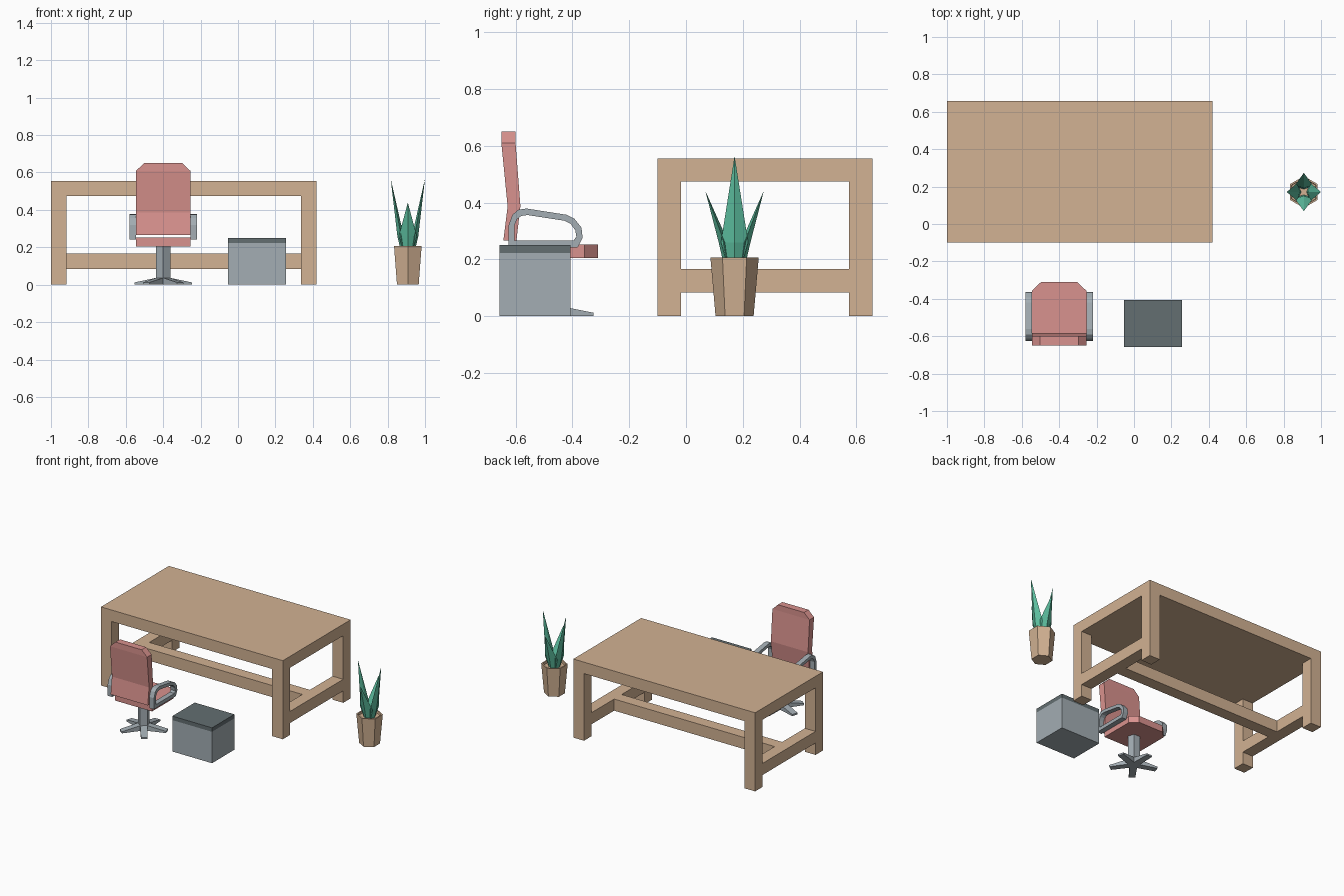
import bpy, bmesh, math
from mathutils import Vector, Matrix

if "Cube" in bpy.data.objects:
    bpy.data.objects.remove(bpy.data.objects["Cube"])


def material(name, rgb):
    m = bpy.data.materials.new(name)
    lin = [((c / 255 + 0.055) / 1.055) ** 2.4 for c in rgb]
    m.diffuse_color = (*lin, 1)
    m.use_nodes = True
    m.node_tree.nodes["Principled BSDF"].inputs["Base Color"].default_value = m.diffuse_color
    return m


WOOD = material("light wood", (210, 178, 147))
RED = material("salmon fabric", (217, 146, 142))
GREY = material("light grey metal", (163, 173, 179))
SLATE = material("dark slate", (99, 110, 113))
GREEN = material("leaf green", (95, 195, 163))


def finish(name, bm, mat):
    bmesh.ops.recalc_face_normals(bm, faces=bm.faces)
    me = bpy.data.meshes.new(name)
    bm.to_mesh(me)
    bm.free()
    me.materials.append(mat)
    ob = bpy.data.objects.new(name, me)
    bpy.context.collection.objects.link(ob)
    return ob


def loft(name, rings, mat):
    """Skin equal-length rings of points and cap both ends."""
    bm = bmesh.new()
    vs = [[bm.verts.new(p) for p in r] for r in rings]
    n = len(rings[0])
    for a, b in zip(vs, vs[1:]):
        for i in range(n):
            j = (i + 1) % n
            bm.faces.new((a[i], a[j], b[j], b[i]))
    bm.faces.new(vs[0])
    bm.faces.new(vs[-1])
    return finish(name, bm, mat)


def box(name, x0, x1, y0, y1, z0, z1, mat):
    ring = [(x0, y0), (x1, y0), (x1, y1), (x0, y1)]
    return loft(name, [[(x, y, z) for x, y in ring] for z in (z0, z1)], mat)


def polygon(cx, cy, z, r, n, start):
    return [(cx + r * math.cos(start + math.tau * i / n),
             cy + r * math.sin(start + math.tau * i / n), z) for i in range(n)]


# Table: thick top, four legs, H-shaped stretcher
TX0, TX1, TY0, TY1, LW = -1.0, 0.42, -0.1, 0.657, 0.083
box("table_top", TX0, TX1, TY0, TY1, 0.474, 0.555, WOOD)
for sx, x in (("left", TX0), ("right", TX1 - LW)):
    for sy, y in (("front", TY0), ("back", TY1 - LW)):
        box(f"table_{sy}_{sx}_leg", x, x + LW, y, y + LW, 0, 0.474, WOOD)
    box(f"table_{sx}_stretcher", x, x + LW, TY0 + LW, TY1 - LW, 0.084, 0.166, WOOD)
YM = (TY0 + TY1) / 2
box("table_long_stretcher", TX0 + LW, TX1 - LW, YM - 0.042, YM + 0.042, 0.084, 0.166, WOOD)

# Chair seat with chamfered front corners
CX, CY, HW = -0.4, -0.48, 0.145
seat = [(-HW, -0.595), (HW, -0.595), (HW, -0.357), (HW - 0.048, -0.31),
        (-HW + 0.048, -0.31), (-HW, -0.357)]
loft("chair_seat", [[(CX + x, y, z) for x, y in seat] for z in (0.205, 0.252)], RED)

# Chair backrest: bent panel with chamfered top; z, rear y, front y, half width
back = [(0.266, -0.643, -0.597, HW), (0.387, -0.628, -0.583, HW),
        (0.609, -0.65, -0.60, HW), (0.65, -0.65, -0.60, HW - 0.043)]
loft("chair_back", [[(CX - w, r, z), (CX + w, r, z), (CX + w, f, z), (CX - w, f, z)]
                    for z, r, f, w in back], RED)

# Armrests: closed flat-bar loops on both sides of the seat
outer = [(-.625, .241), (-.625, .319), (-.611, .357), (-.59, .375), (-.562, .379),
         (-.421, .357), (-.393, .343), (-.368, .312), (-.364, .276), (-.382, .241)]
inner = [(-.604, .266), (-.604, .319), (-.595, .341), (-.58, .353), (-.558, .356),
         (-.428, .336), (-.407, .326), (-.39, .303), (-.386, .28), (-.396, .266)]
for side, s in (("left", -1), ("right", 1)):
    bm = bmesh.new()
    xs = (CX + s * HW, CX + s * (HW + 0.036))
    secs = [[bm.verts.new((x, *p)) for x, p in
             ((xs[0], o), (xs[1], o), (xs[1], i), (xs[0], i))]
            for o, i in zip(outer, inner)]
    for k, a in enumerate(secs):
        b = secs[(k + 1) % len(secs)]
        for i in range(4):
            j = (i + 1) % 4
            bm.faces.new((a[i], a[j], b[j], b[i]))
    finish(f"chair_{side}_armrest", bm, GREY)

# Chair post and five-legged base
loft("chair_post", [polygon(CX, CY, z, 0.04, 5, -math.pi / 2) for z in (0, 0.205)], GREY)
for k in range(5):
    rings = [[(r, -w, 0), (r, w, 0), (r, w, h), (r, -w, h)]
             for r, w, h in ((0.03, 0.0235, 0.037), (0.155, 0.021, 0.012))]
    leg = loft(f"chair_foot_{k + 1}", rings, GREY)
    leg.data.transform(Matrix.Translation((CX, CY, 0))
                       @ Matrix.Rotation(math.radians(90 + 72 * k), 4, 'Z'))

# Cabinet with dark lid
box("cabinet_body", -0.053, 0.257, -0.657, -0.407, 0, 0.222, GREY)
box("cabinet_lid", -0.053, 0.257, -0.657, -0.407, 0.222, 0.25, SLATE)

# Six-sided plant pot with a sunken top
PX, PY = 0.908, 0.171
pot = [(0, 0.067), (0.206, 0.085), (0.206, 0.075), (0.19, 0.073)]
loft("plant_pot", [polygon(PX, PY, z, r, 6, math.pi / 2) for z, r in pot], WOOD)

# Four folded leaves: a tall pair along x, a shorter pair along y
for k in range(4):
    tip_r, tip_z = ((0.091, 0.56), (0.102, 0.437))[k % 2]
    rings = []
    # height, half width, inner / edge / outer radius
    for z, w, ri, re, ro in ((0.19, 0.028, 0.015, 0.025, 0.04),
                             (0.26, 0.048, 0.022, 0.036, 0.056),
                             (tip_z, 0.0006, tip_r - .001, tip_r - .0005, tip_r)):
        rings.append([(ri, 0, z), (re, -w, z), (ro, 0, z), (re, w, z)])
    leaf = loft(f"plant_leaf_{k + 1}", rings, GREEN)
    leaf.data.transform(Matrix.Translation((PX, PY, 0))
                        @ Matrix.Rotation(math.pi / 2 * k, 4, 'Z'))
